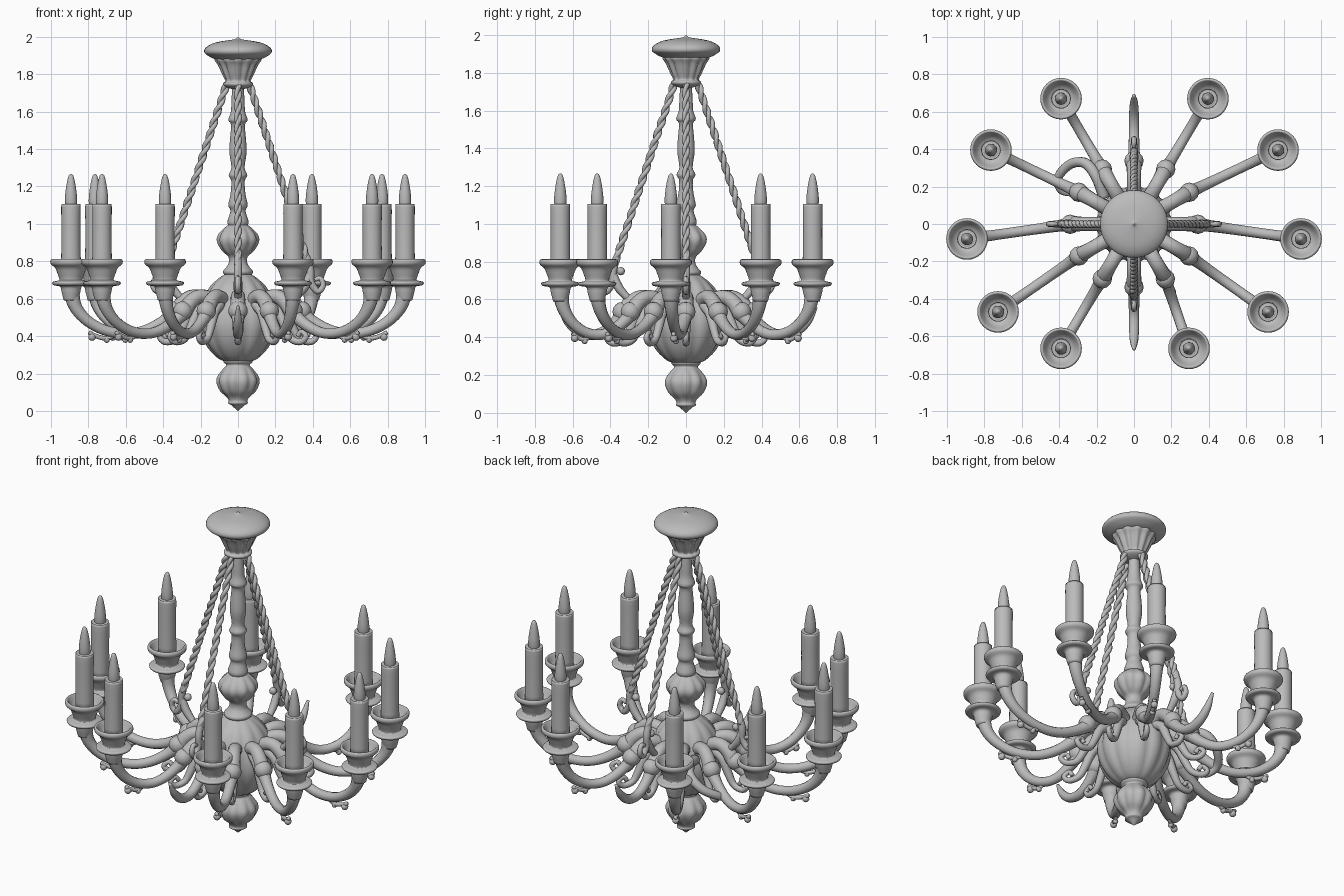
import bpy, bmesh, math
from mathutils import Vector

cube = bpy.data.objects.get("Cube")
if cube:
    bpy.data.objects.remove(cube)

metal = bpy.data.materials.new("plain_grey")
metal.use_nodes = True
GREY = (0.5, 0.5, 0.5, 1)
metal.diffuse_color = GREY
metal.node_tree.nodes["Principled BSDF"].inputs["Base Color"].default_value = GREY


def add_object(name, mesh, location=(0, 0, 0)):
    obj = bpy.data.objects.new(name, mesh)
    obj.location = location
    bpy.context.collection.objects.link(obj)
    return obj


def smooth_points(points, steps):
    """Round a list of points off with a Catmull-Rom spline."""
    pts = [Vector(p) for p in points]
    pts = [pts[0]] + pts + [pts[-1]]
    out = []
    for a, b, c, d in zip(pts, pts[1:], pts[2:], pts[3:]):
        for i in range(steps):
            t = i / steps
            out.append(0.5 * (2 * b + (c - a) * t + (2 * a - 5 * b + 4 * c - d) * t * t
                              + (3 * b - a - 3 * c + d) * t ** 3))
    return out + [pts[-1]]


def lathe(name, profile, segments=32, lobes=0, steps=3):
    """Spin (radius, height, flute depth) points around z, top to bottom."""
    bm = bmesh.new()
    rings = []
    for r, z, depth in smooth_points(profile, steps):
        ring = []
        for i in range(segments):
            a = math.tau * i / segments
            k = 1 - depth * (1 - abs(math.cos(a * lobes / 2))) if lobes else 1
            ring.append(bm.verts.new((max(r, 0.001) * k * math.cos(a),
                                      max(r, 0.001) * k * math.sin(a), z)))
        rings.append(ring)
    for up, low in zip(rings, rings[1:]):
        for i in range(segments):
            j = (i + 1) % segments
            bm.faces.new((up[i], low[i], low[j], up[j]))
    bm.faces.new(rings[0])
    bm.faces.new(rings[-1][::-1])
    return finish(name, bm)


def finish(name, bm):
    bmesh.ops.recalc_face_normals(bm, faces=bm.faces)
    for f in bm.faces:
        f.smooth = True
    mesh = bpy.data.meshes.new(name)
    bm.to_mesh(mesh)
    bm.free()
    mesh.materials.append(metal)
    return mesh


def tube(name, points, radii, steps=5, sides=10):
    """Sweep a round section of changing radius along a smooth path."""
    path = smooth_points([(*p, r) for p, r in zip(points, radii)], steps)
    centres = [Vector(p[:3]) for p in path]
    bm = bmesh.new()
    rings = []
    normal = None
    for i, c in enumerate(centres):
        t = (centres[min(i + 1, len(path) - 1)] - centres[max(i - 1, 0)]).normalized()
        n = normal if normal else t.orthogonal()
        normal = (n - t * n.dot(t)).normalized()
        side = t.cross(normal)
        r = max(path[i][3], 0.002)
        rings.append([bm.verts.new(c + r * (normal * math.cos(math.tau * k / sides)
                                            + side * math.sin(math.tau * k / sides)))
                      for k in range(sides)])
    for a, b in zip(rings, rings[1:]):
        for k in range(sides):
            j = (k + 1) % sides
            bm.faces.new((a[k], a[j], b[j], b[k]))
    bm.faces.new(rings[0])
    bm.faces.new(rings[-1])
    return add_object(name, finish(name, bm))


def ball(name, centre, radius):
    bm = bmesh.new()
    bmesh.ops.create_uvsphere(bm, u_segments=12, v_segments=8, radius=radius)
    return add_object(name, finish(name, bm), centre)


# Ceiling canopy with a fluted skirt
add_object("canopy_dome", lathe("canopy_dome", [
    (0, 2.0, 0), (.012, 1.99, 0), (.03, 1.985, 0), (.12, 1.97, 0), (.17, 1.945, 0),
    (.181, 1.92, 0), (.165, 1.902, 0), (.12, 1.88, 0), (.05, 1.875, 0)], 40))
add_object("canopy_skirt", lathe("canopy_skirt", [
    (.08, 1.9, 0), (.125, 1.882, .08), (.108, 1.85, .15), (.085, 1.8, .15),
    (.068, 1.765, .1), (.078, 1.755, 0), (.078, 1.742, 0), (.06, 1.73, 0), (.03, 1.72, 0)],
    64, 12))

# Turned column
add_object("column", lathe("column", [
    (.03, 1.74, 0), (.035, 1.66, 0), (.038, 1.6, 0), (.052, 1.555, 0), (.037, 1.53, 0),
    (.043, 1.45, 0), (.046, 1.38, 0), (.035, 1.3, 0), (.05, 1.26, 0), (.036, 1.23, 0),
    (.04, 1.16, 0), (.052, 1.1, 0), (.04, 1.07, 0), (.055, 1.02, 0), (.055, 1.0, 0),
    (.045, .98, 0)], 24))
# Fluted knob, main body and lower pendant
add_object("upper_knob", lathe("upper_knob", [
    (.04, 1.0, 0), (.065, .985, .05), (.105, .945, .1), (.113, .905, .1), (.085, .855, .1),
    (.052, .825, 0), (.05, .79, 0), (.065, .765, 0), (.078, .75, 0), (.078, .735, 0),
    (.06, .72, 0)], 64, 10))
add_object("main_body", lathe("main_body", [
    (.05, .74, 0), (.095, .715, .03), (.15, .665, .06), (.19, .59, .06), (.21, .49, .06),
    (.198, .41, .06), (.16, .335, .06), (.105, .28, .04), (.06, .262, 0)], 72, 12))
add_object("lower_pendant", lathe("lower_pendant", [
    (.07, .28, 0), (.078, .262, 0), (.062, .245, 0), (.08, .225, .05), (.11, .185, .1),
    (.115, .15, .1), (.095, .105, .1), (.062, .075, .05), (.05, .055, 0), (.052, .04, 0),
    (.035, .03, 0), (.018, .015, 0), (0, 0, 0)], 64, 10))

# Shared candle and cup meshes
cup = lathe("cup", [
    (.045, .755, 0), (.07, .77, 0), (.09, .8, 0), (.1, .813, 0), (.11, .805, 0),
    (.108, .785, 0), (.085, .765, 0), (.072, .735, 0), (.062, .705, 0), (.068, .697, 0),
    (.098, .69, 0), (.1, .68, 0), (.09, .671, 0), (.058, .665, 0), (.05, .635, 0),
    (.038, .59, 0)], 32)
candle = lathe("candle", [
    (.03, 1.105, 0), (.046, 1.102, 0), (.052, 1.092, 0), (.051, .95, 0), (.053, .76, 0)], 24)
flame = lathe("flame_bulb", [
    (0, 1.268, 0), (.012, 1.258, 0), (.022, 1.22, 0), (.031, 1.16, 0), (.033, 1.12, 0),
    (.03, 1.09, 0)], 20)


def polar(degrees, r, z):
    a = math.radians(degrees)
    return Vector((r * math.cos(a), r * math.sin(a), z))


# Twelve arms: ten carry candles, front and back ones are bare horns
cups = {0: (.893, -.08), 30: (.77, .395), 60: (.395, .67), 120: (-.39, .67),
        150: (-.765, .395), 180: (-.893, -.08), 210: (-.727, -.47), 240: (-.39, -.665),
        300: (.294, -.665), 330: (.717, -.47), 90: (0, .7), 270: (0, -.68)}
# Share of the way from knuckle to cup, height and thickness
SPAN = [(0, .535, .042), (.12, .48, .032), (.3, .43, .029), (.48, .413, .028),
        (.68, .432, .028), (.85, .485, .03)]
for angle, (cx, cy) in cups.items():
    base = polar(angle, .33, 0)
    end = Vector((cx, cy, 0))

    def along(t, z):
        return base.lerp(end, t) + Vector((0, 0, z))

    points = [polar(angle, .11, .53), polar(angle, .17, .595), polar(angle, .24, .612),
              polar(angle, .295, .58)]
    radii = [.045, .04, .038, .04]
    points += [along(t, z) for t, z, _ in SPAN]
    radii += [r for _, _, r in SPAN]
    if angle in (90, 270):
        points.append(along(.97, .56))
        radii[-2:] = [.027, .022]
        radii.append(.008)
    else:
        points += [along(.96, .56), along(1, .65)]
        radii += [.035, .045]
        for part, mesh in (("cup", cup), ("candle", candle), ("flame_bulb", flame)):
            add_object(f"{part}_{angle}", mesh, end)
        # Beaded tendril under the outer bend
        tube(f"tendril_{angle}", [along(.55, .41), along(.66, .388), along(.76, .4),
                                  along(.83, .42)], [.008, .012, .012, .012], 4, 8)
        ball(f"tendril_bead_{angle}", along(.8, .395), .02)
        ball(f"tendril_tip_{angle}", along(.66, .38), .016)
    tube(f"arm_{angle}", points, radii, 5, 12)
    ball(f"arm_knuckle_{angle}", along(.02, .535), .052)
    # Leaf scroll curling beneath the arm root
    tube(f"arm_scroll_{angle}", [polar(angle, r, z) for r, z in (
        (.19, .57), (.25, .53), (.29, .45), (.33, .385), (.39, .37), (.42, .4),
        (.39, .425), (.37, .4))],
        [.03, .028, .024, .02, .018, .015, .013, .014], 4, 8)

# Four twisted rope stays from the canopy, each with a hook at its foot
for angle in range(0, 360, 90):
    top = polar(angle, .06, 1.75)
    foot = polar(angle, .38, .78)
    axis = (foot - top).normalized()
    u = polar(angle + 90, 1, 0)
    v = axis.cross(u)
    for strand in range(2):
        path = []
        for i in range(97):
            a = math.tau * i / 12 + math.pi * strand
            path.append(top.lerp(foot, i / 96) + .009 * (u * math.cos(a) + v * math.sin(a)))
        tube(f"rope_{angle}_{strand}", path, [.013] * len(path), 1, 8)
    tube(f"rope_hook_{angle}", [polar(angle, r, z) for r, z in (
        (.355, .86), (.385, .76), (.39, .69), (.425, .64), (.455, .67), (.44, .71),
        (.41, .7))], [.014, .022, .02, .018, .016, .014, .012], 4, 8)
    tube(f"rope_anchor_{angle}", [polar(angle, r, z) for r, z in (
        (.385, .74), (.36, .67), (.32, .62), (.29, .59))], [.018, .024, .02, .02], 4, 8)
    ball(f"rope_bead_{angle}", polar(angle, .345, .75), .022)

# Loose side hook at the back right
tube("side_hook", [(-.16, .14, .55), (-.2, .25, .57), (-.26, .325, .54), (-.34, .32, .48),
                   (-.405, .25, .43), (-.39, .18, .4), (-.33, .16, .39)],
     [.03, .03, .028, .026, .024, .02, .014])
